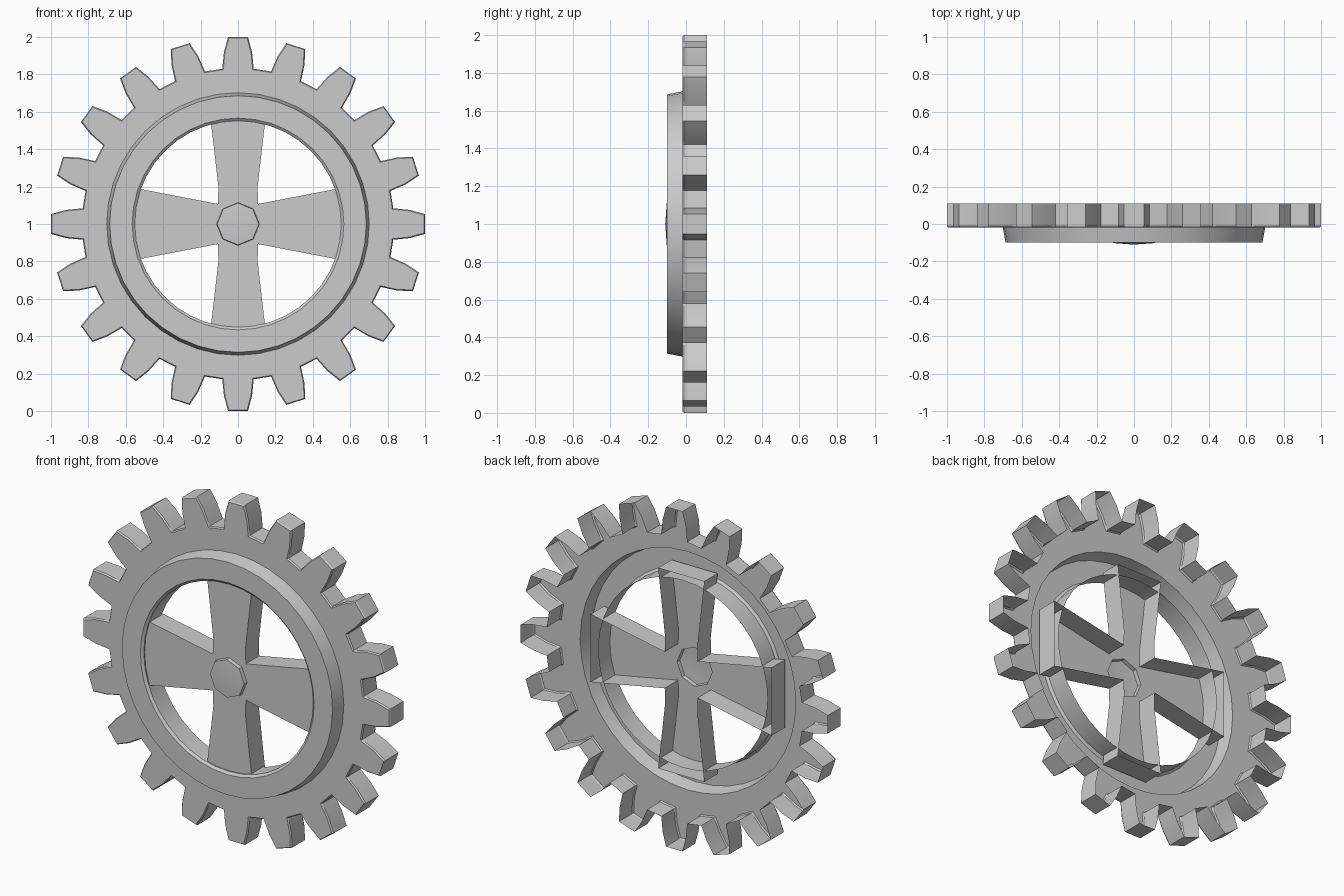
import bpy, bmesh
from math import sin, cos, pi

if "Cube" in bpy.data.objects:
    bpy.data.objects.remove(bpy.data.objects["Cube"])

TEETH = 20
CZ = 1.0  # height of the wheel axis


def loop(bm, pts, y):
    """Closed ring of vertices from (x, z) points at depth y."""
    return [bm.verts.new((x, y, z + CZ)) for x, z in pts]


def bridge(bm, a, b):
    n = len(a)
    for i in range(n):
        j = (i + 1) % n
        bm.faces.new((a[i], a[j], b[j], b[i]))


def fill(bm, *loops):
    """Flat fill between closed loops (outer and holes)."""
    edges = []
    for l in loops:
        for i in range(len(l)):
            p, q = l[i], l[(i + 1) % len(l)]
            edges.append(bm.edges.get((p, q)) or bm.edges.new((p, q)))
    bmesh.ops.triangle_fill(bm, use_beauty=True, use_dissolve=False, edges=edges)


def circle(r, n):
    return [(r * cos(2 * pi * i / n), r * sin(2 * pi * i / n)) for i in range(n)]


def finish(bm, name):
    bmesh.ops.recalc_face_normals(bm, faces=bm.faces)
    # open shells: make the front side face -y
    if sum(f.normal.y * f.calc_area() for f in bm.faces) > 0:
        bmesh.ops.reverse_faces(bm, faces=bm.faces)
    me = bpy.data.meshes.new(name)
    bm.to_mesh(me)
    bm.free()
    ob = bpy.data.objects.new(name, me)
    bpy.context.collection.objects.link(ob)
    bpy.ops.object.select_all(action='DESELECT')
    ob.select_set(True)
    bpy.context.view_layer.objects.active = ob
    bpy.ops.object.shade_smooth_by_angle(angle=0.4)
    return ob


def gear_outline(inset=0.0):
    half = [(0.83, -0.084), (0.92, -0.075), (1.0, -0.053)]
    tooth = half + [(r, -w) for r, w in reversed(half)]
    pts = []
    for k in range(TEETH):
        a = 2 * pi * k / TEETH
        for r, w in tooth:
            r -= inset
            w -= inset * (1 if w > 0 else -1)
            pts.append((r * cos(a) - w * sin(a), r * sin(a) + w * cos(a)))
    return pts


# toothed rim and raised ring: one shell, open at the back
bm = bmesh.new()
back = loop(bm, gear_outline(), 0.11)
edge = loop(bm, gear_outline(), -0.010)
front = loop(bm, gear_outline(0.005), -0.018)
bridge(bm, back, edge)
bridge(bm, edge, front)
ring_profile = [(0.702, -0.018), (0.686, -0.10), (0.566, -0.10),
                (0.552, -0.088), (0.552, 0.03)]
rings = [loop(bm, circle(r, 40), y) for r, y in ring_profile]
fill(bm, front, rings[0])
for a, b in zip(rings, rings[1:]):
    bridge(bm, a, b)
finish(bm, "gear_rim")

# four spokes with a faceted hub: open-backed cross
quarter = [(0.59, 0.20), (0.107, 0.107), (0.105, 0.20), (0.15, 0.59)]
cross = quarter + [(-x, z) for x, z in reversed(quarter)]
cross += [(-x, -z) for x, z in quarter] + [(x, -z) for x, z in reversed(quarter)]
bm = bmesh.new()
plate = loop(bm, cross, -0.08)
bridge(bm, plate, loop(bm, cross, 0.045))
hub_base = loop(bm, circle(0.115, 8), -0.08)
hub_rim = loop(bm, circle(0.112, 8), -0.102)
fill(bm, plate, hub_base)
bridge(bm, hub_base, hub_rim)
tip = bm.verts.new((0, -0.11, CZ))
for i in range(8):
    bm.faces.new((hub_rim[i], hub_rim[(i + 1) % 8], tip))
finish(bm, "spokes_and_hub")
